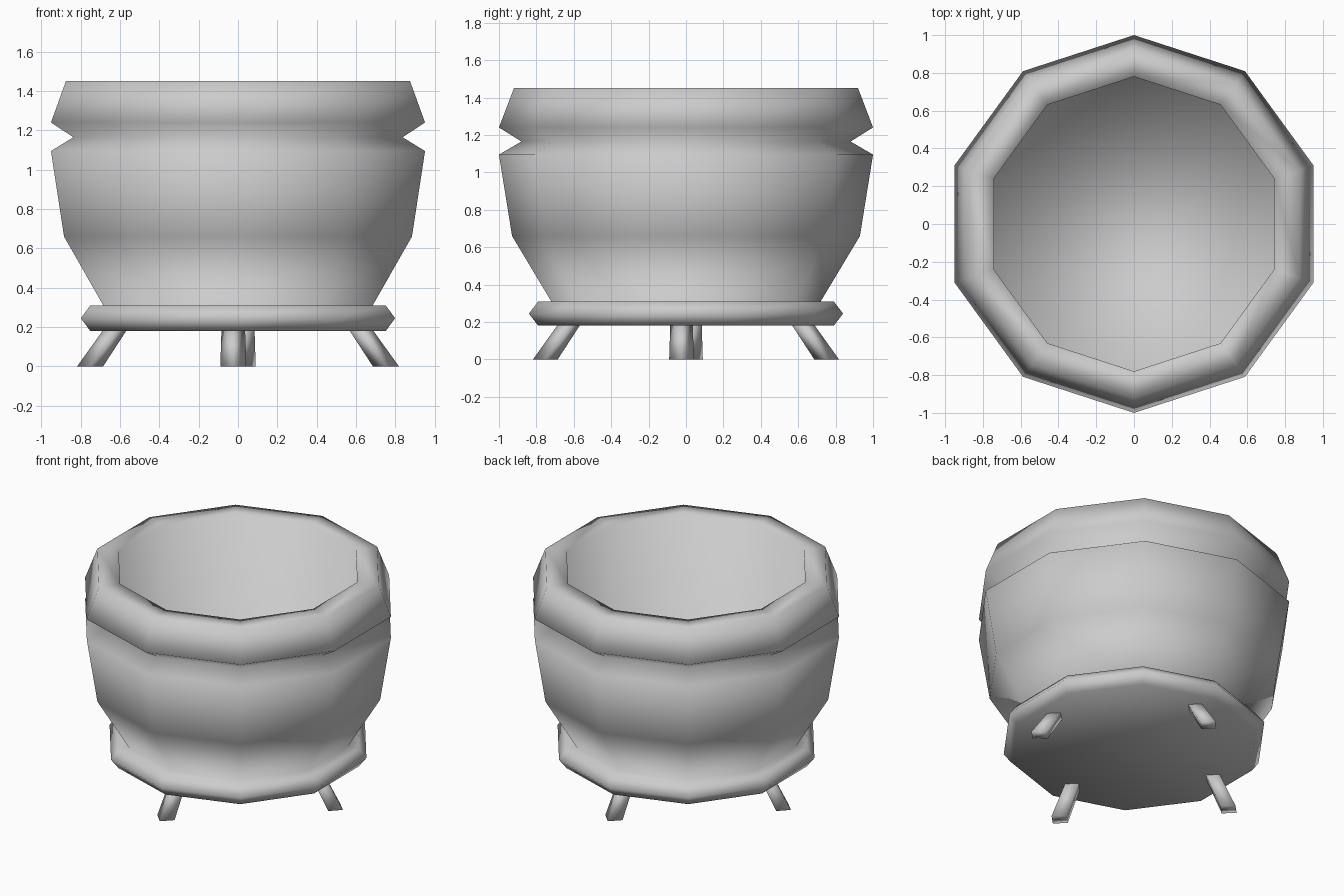
import bpy, bmesh, math

cube = bpy.data.objects.get("Cube")
if cube:
    bpy.data.objects.remove(cube, do_unlink=True)

# One plain grey for everything
grey = bpy.data.materials.new("plain_grey")
grey.use_nodes = True
colour = (0.6, 0.6, 0.6, 1)
grey.diffuse_color = colour
grey.node_tree.nodes["Principled BSDF"].inputs["Base Color"].default_value = colour


def ring(bm, sides, radius, z, cx=0, cy=0):
    """Add a ring of vertices with one corner pointing to +y."""
    step = math.tau / sides
    return [bm.verts.new((cx + radius * math.sin(-i * step),
                          cy + radius * math.cos(i * step), z))
            for i in range(sides)]


def skin(name, build_rings):
    """Bridge successive rings, cap both ends and shade smooth."""
    bm = bmesh.new()
    rings = build_rings(bm)
    for low, high in zip(rings, rings[1:]):
        n = len(low)
        for i in range(n):
            j = (i + 1) % n
            bm.faces.new((low[i], low[j], high[j], high[i]))
    bm.faces.new(rings[0][::-1])
    bm.faces.new(rings[-1])
    bmesh.ops.recalc_face_normals(bm, faces=bm.faces)
    for face in bm.faces:
        face.smooth = True
    mesh = bpy.data.meshes.new(name)
    bm.to_mesh(mesh)
    bm.free()
    mesh.materials.append(grey)
    obj = bpy.data.objects.new(name, mesh)
    bpy.context.collection.objects.link(obj)
    return obj


# Ten-sided pot: saucer, bowl, groove, rim, then the inner wall and floor
profile = [(0.79, 0.18), (0.84, 0.245), (0.79, 0.31), (0.72, 0.31),
           (0.93, 0.66), (1.0, 1.095), (0.88, 1.165), (1.0, 1.24),
           (0.92, 1.45), (0.78, 1.45), (0.78, 0.5)]
skin("pot", lambda bm: [ring(bm, 10, r, z) for r, z in profile])

# Four splayed square legs, each set a little to one side of its axis
for i, place in enumerate(("front", "left", "back", "right")):
    leg = skin(place + "_leg", lambda bm: [
        ring(bm, 4, 0.066, 0, -0.024, -0.752),
        ring(bm, 4, 0.06, 0.19, -0.024, -0.622)])
    leg.rotation_euler.z = i * math.pi / 2
